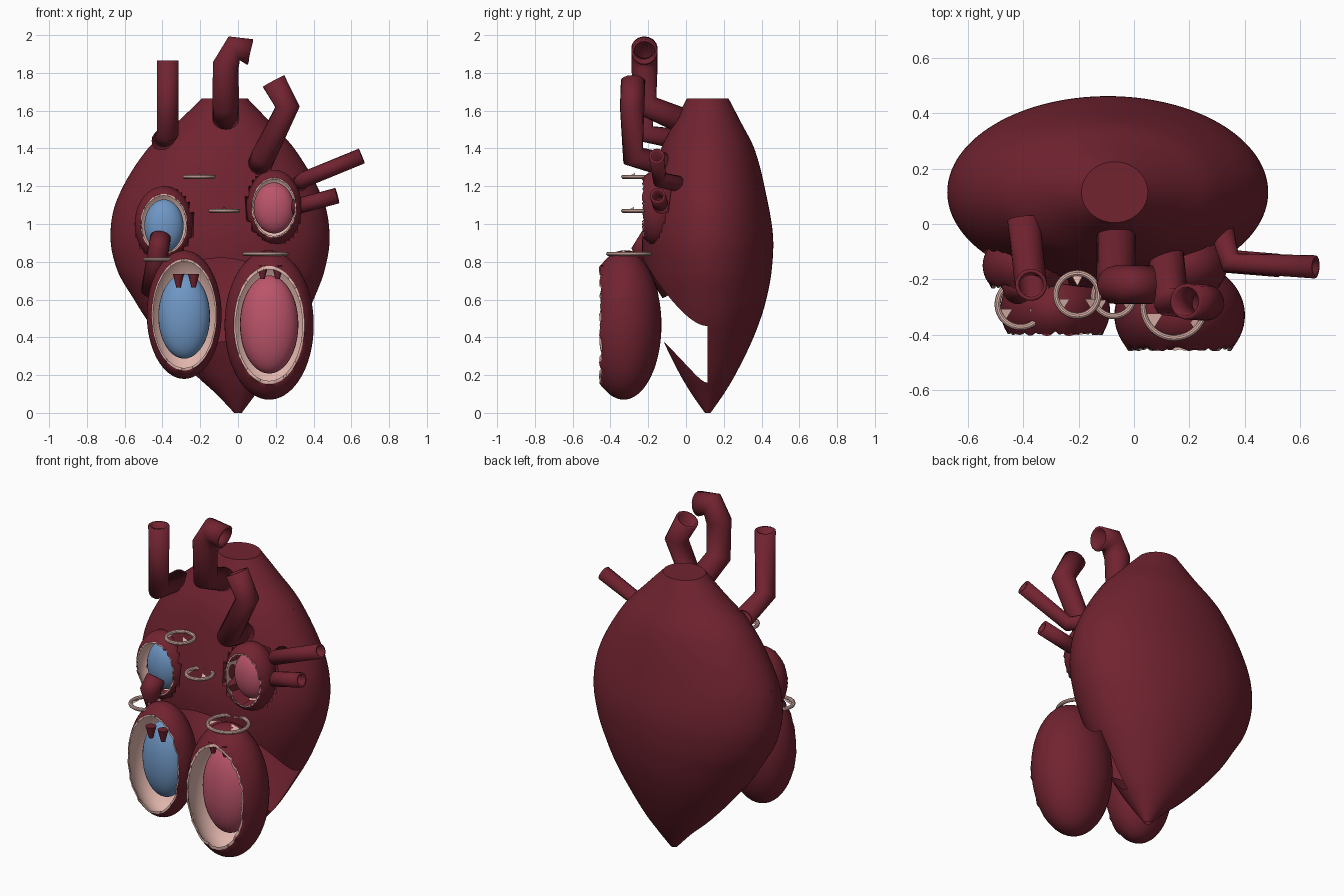
import bpy, bmesh, math, random
from mathutils import Vector

random.seed(4)
if "Cube" in bpy.data.objects:
    bpy.data.objects.remove(bpy.data.objects["Cube"])


def material(name, rgb):
    m = bpy.data.materials.new(name)
    m.use_nodes = True
    m.diffuse_color = (*rgb, 1)
    m.node_tree.nodes["Principled BSDF"].inputs["Base Color"].default_value = (*rgb, 1)
    return m


MUSCLE = material("dark red muscle", (0.165, 0.017, 0.03))
LINING = material("pale lining", (0.74, 0.46, 0.41))
BLUE = material("blue chamber", (0.16, 0.31, 0.56))
PINK = material("rose chamber", (0.5, 0.09, 0.145))


def add_grid(bm, rows, mat_rule=lambda i: 0):
    """Skin a list of equally long point rows with quads."""
    vs = [[bm.verts.new(p) for p in row] for row in rows]
    for i in range(len(vs) - 1):
        for j in range(len(vs[0]) - 1):
            f = bm.faces.new((vs[i][j], vs[i + 1][j], vs[i + 1][j + 1], vs[i][j + 1]))
            f.material_index = mat_rule(i)


def finish(bm, name, mats, angle=40):
    bmesh.ops.remove_doubles(bm, verts=bm.verts, dist=1e-5)
    me = bpy.data.meshes.new(name)
    bm.to_mesh(me)
    bm.free()
    for m in mats:
        me.materials.append(m)
    ob = bpy.data.objects.new(name, me)
    bpy.context.collection.objects.link(ob)
    bpy.ops.object.select_all(action="DESELECT")
    ob.select_set(True)
    bpy.context.view_layer.objects.active = ob
    bpy.ops.object.shade_smooth_by_angle(angle=math.radians(angle))
    return ob


# Chambers: name, centre, radii, front cut, fill colour, fill radii (x, z), fill centre z
CHAMBERS = [
    ("right_ventricle", (-0.285, -0.31, 0.52), (0.198, 0.172, 0.34), -0.395, BLUE, (0.137, 0.225), 0.512),
    ("left_ventricle", (0.165, -0.33, 0.465), (0.236, 0.2, 0.395), -0.452, PINK, (0.155, 0.26), 0.468),
    ("right_atrium", (-0.392, -0.15, 1.0), (0.155, 0.125, 0.2), -0.226, BLUE, (0.104, 0.14), 0.99),
    ("left_atrium", (0.19, -0.15, 1.087), (0.147, 0.125, 0.2), -0.226, PINK, (0.107, 0.135), 1.085),
]

# Heart body profile: z, centre x, radius x, radius y
PROFILE = [
    (0, 0, 0.02, 0.015), (0.1, -0.01, 0.105, 0.085), (0.2, -0.025, 0.2, 0.145),
    (0.36, -0.05, 0.325, 0.225), (0.49, -0.065, 0.415, 0.277), (0.6, -0.075, 0.475, 0.31),
    (0.75, -0.09, 0.547, 0.338), (0.93, -0.095, 0.58, 0.346), (1.13, -0.095, 0.545, 0.315),
    (1.39, -0.09, 0.395, 0.25), (1.55, -0.075, 0.235, 0.17), (1.665, -0.07, 0.12, 0.11),
]
TOP, MID_Y = PROFILE[-1][0], 0.115


def section(z):
    """Smooth (Hermite) interpolation of the profile."""
    n = len(PROFILE)
    k = max(i for i in range(n - 1) if PROFILE[i][0] <= z or i == 0)

    def slope(i, c):
        a, b = PROFILE[max(i - 1, 0)], PROFILE[min(i + 1, n - 1)]
        return (b[c] - a[c]) / (b[0] - a[0])

    a, b = PROFILE[k], PROFILE[k + 1]
    h = b[0] - a[0]
    u = (z - a[0]) / h
    w = u * u * (3 - 2 * u)
    return [a[c] * (1 - w) + b[c] * w + h * (slope(k, c) * u * (1 - u) ** 2
            - slope(k + 1, c) * u * u * (1 - u)) for c in (1, 2, 3)]


def body_point(t, z):
    cx, rx, ry = section(z)
    x, y = cx + rx * math.cos(t), MID_Y - ry * math.sin(t)
    # sockets that leave the atrium cavities open
    for _, c, r, *_rest in CHAMBERS[2:]:
        if ((x - c[0]) / r[0]) ** 2 + ((z - c[2]) / r[2]) ** 2 < 0.8:
            y = max(y, -0.06)
    return (x, y, z)


def body_patch(bm, t0, t1, low, high, cap, n=64, m=72):
    ts = [t0 + (t1 - t0) * j / n for j in range(n + 1)]
    rows = [[body_point(t, low(t) + (high(t) - low(t)) * i / m) for t in ts] for i in range(m + 1)]
    if cap:
        rows.append([(PROFILE[-1][1], MID_Y, TOP)] * (n + 1))
    add_grid(bm, rows)


# Body shell: full back, front split by the open band behind the ventricles
bm = bmesh.new()
body_patch(bm, math.pi, 2 * math.pi, lambda t: 0, lambda t: TOP, True)
body_patch(bm, 0, math.pi, lambda t: 0.46 + 0.36 * math.sin(t) ** 2, lambda t: TOP, True)
body_patch(bm, 0, math.pi, lambda t: 0, lambda t: 0.16 + 0.22 * math.sin(t) ** 2, False, m=24)
finish(bm, "heart_body", [MUSCLE])


# Chambers: cut-open cups with a ragged rim, pale lining and a coloured core
def cup_rows(c, r, cut, scale, n, m, rim):
    rr = [v * scale for v in r]
    end = math.acos((cut - c[1]) / rr[1])
    rows = []
    for i in range(n + 1):
        p = end * i / n
        row = []
        for j in range(m + 1):
            th = 2 * math.pi * j / m
            y = c[1] + rr[1] * math.cos(p) + (rim[j % m] if i == n else 0)
            row.append((c[0] + rr[0] * math.sin(p) * math.cos(th), y,
                        c[2] - rr[2] * math.sin(p) * math.sin(th)))
        rows.append(row)
    return rows


def ellipsoid(name, c, r, mat):
    bm = bmesh.new()
    bmesh.ops.create_uvsphere(bm, u_segments=32, v_segments=20, radius=1)
    bmesh.ops.scale(bm, vec=r, verts=bm.verts)
    bmesh.ops.translate(bm, vec=c, verts=bm.verts)
    finish(bm, name, [mat], 60)


for name, c, r, cut, fill, fr, fz in CHAMBERS:
    n, m = 24, 72
    rim = [random.uniform(-0.008, 0.008) for _ in range(m)]
    outer = cup_rows(c, r, cut, 1, n, m, rim)
    inner = cup_rows(c, r, cut, 0.965, n, m, rim)[::-1]
    bm = bmesh.new()
    add_grid(bm, outer + inner, lambda i: int(i >= n))
    finish(bm, name, [MUSCLE, LINING])
    depth = 0.55 * r[1]
    ellipsoid(name + "_core", (c[0], cut + 0.018 + depth, fz), (fr[0], depth, fr[1]), fill)


# Vessels: open tubes along bent paths
def vessel(name, radius, pts):
    cu = bpy.data.curves.new(name, "CURVE")
    cu.dimensions = "3D"
    cu.bevel_depth = radius
    cu.bevel_resolution = 6
    sp = cu.splines.new("POLY")
    sp.points.add(len(pts) - 1)
    for p, co in zip(sp.points, pts):
        p.co = (*co, 1)
    sp.use_smooth = True
    cu.materials.append(MUSCLE)
    ob = bpy.data.objects.new(name, cu)
    bpy.context.collection.objects.link(ob)
    wall = ob.modifiers.new("wall", "SOLIDIFY")
    wall.thickness = 0.014
    wall.offset = -1


vessel("aorta", 0.07, [(-0.065, 0.02, 1.53), (-0.065, -0.215, 1.63), (-0.065, -0.22, 1.84),
                       (-0.02, -0.22, 1.93), (0.065, -0.22, 1.91)])
vessel("upper_vena_cava", 0.058, [(-0.4, 0.02, 1.44), (-0.372, -0.22, 1.48), (-0.372, -0.22, 1.865)])
vessel("pulmonary_artery", 0.065, [(0.11, -0.06, 1.3), (0.135, -0.28, 1.36), (0.262, -0.285, 1.62),
                                   (0.188, -0.28, 1.757)])
vessel("upper_pulmonary_vein", 0.042, [(0.32, -0.03, 1.21), (0.35, -0.14, 1.235), (0.655, -0.155, 1.36)])
vessel("lower_pulmonary_vein", 0.042, [(0.28, -0.13, 1.085), (0.525, -0.15, 1.15)])
vessel("lower_vena_cava", 0.055, [(-0.41, -0.19, 0.93), (-0.42, -0.235, 0.87), (-0.46, -0.08, 0.64)])


# Valves: a pale ring with three small raised leaflets
def valve(name, c, radius):
    bpy.ops.mesh.primitive_torus_add(location=c, major_radius=radius, minor_radius=0.011,
                                     major_segments=40, minor_segments=10)
    ring = bpy.context.object
    ring.name = name + "_ring"
    ring.data.materials.append(LINING)
    bpy.ops.object.shade_smooth_by_angle()
    bm = bmesh.new()
    for k in range(3):
        a = math.radians(90 + 120 * k)
        pts = [(radius, a - 0.3, 0), (radius, a + 0.3, 0), (radius * 0.4, a, 0.02)]
        bm.faces.new([bm.verts.new(Vector(c) + Vector((d * math.cos(b), d * math.sin(b), z)))
                      for d, b, z in pts])
    finish(bm, name + "_leaflets", [LINING])


valve("pulmonary_valve", (-0.205, -0.255, 1.25), 0.077)
valve("aortic_valve", (-0.073, -0.26, 1.07), 0.073)
valve("right_inlet_valve", (-0.41, -0.29, 0.812), 0.083)
valve("left_inlet_valve", (0.145, -0.3, 0.842), 0.112)

# Papillary muscles: small cones hanging inside the ventricles
for side, cx, y, z in (("right", -0.275, -0.375, 0.7), ("left", 0.17, -0.42, 0.745)):
    for k in (-1, 1):
        bpy.ops.mesh.primitive_cone_add(vertices=16, radius1=0.012, radius2=0.03, depth=0.07,
                                        location=(cx + 0.04 * k, y, z))
        bpy.context.object.name = f"{side}_papillary_muscle"
        bpy.context.object.data.materials.append(MUSCLE)
        bpy.ops.object.shade_smooth_by_angle()
